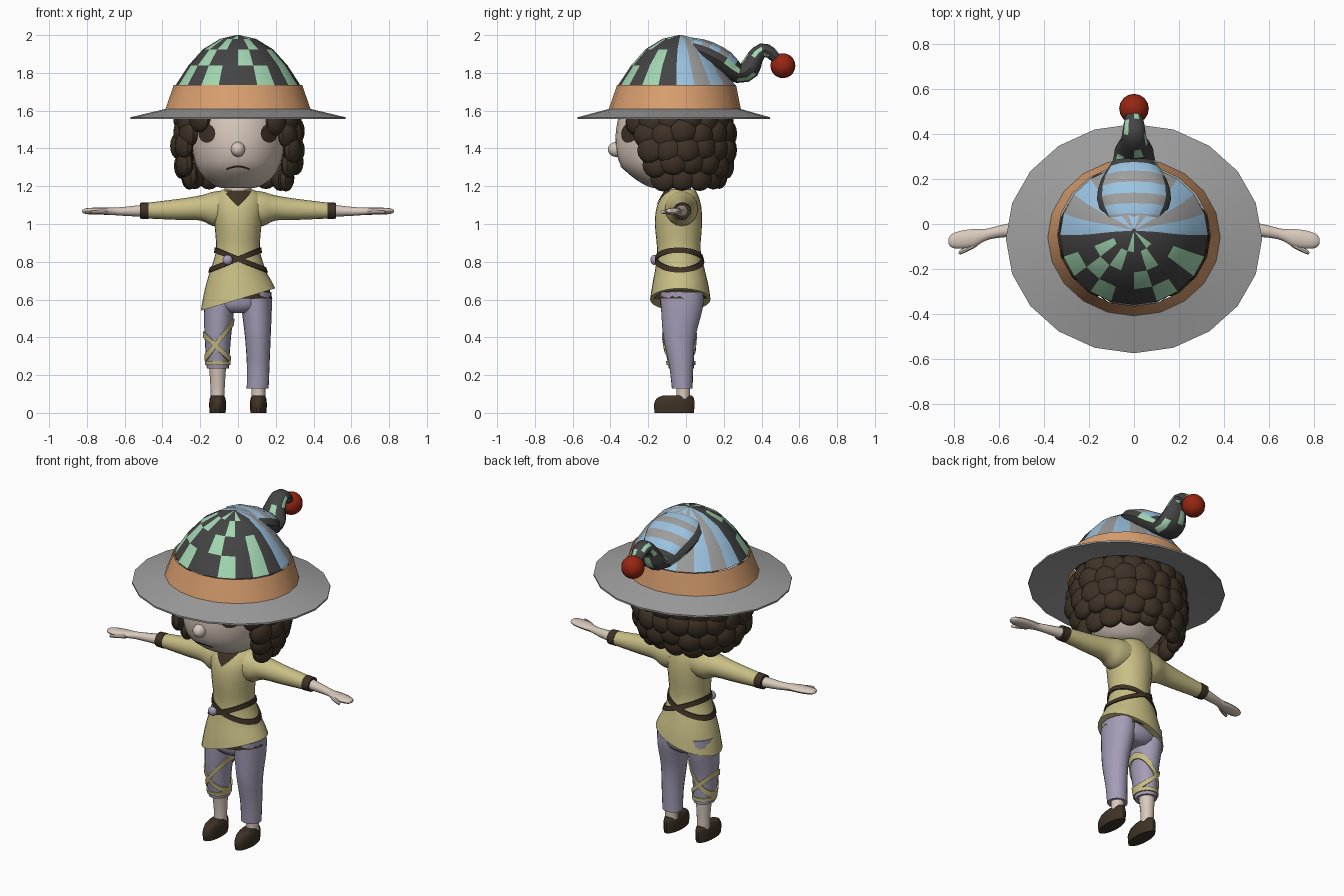
import bpy, bmesh, math, random
from mathutils import Vector, Matrix
from mathutils.bvhtree import BVHTree

if "Cube" in bpy.data.objects:
    bpy.data.objects.remove(bpy.data.objects["Cube"])

random.seed(4)


def material(name, *rgb):
    m = bpy.data.materials.new(name)
    m.diffuse_color = [((c / 255 + 0.055) / 1.055) ** 2.4 for c in rgb] + [1]
    m.use_nodes = True
    m.node_tree.nodes["Principled BSDF"].inputs["Base Color"].default_value = m.diffuse_color
    return m


SKIN = material("skin", 216, 201, 188)
BROWN = material("dark brown", 62, 50, 38)
OLIVE = material("olive cloth", 200, 190, 133)
LAVENDER = material("lavender cloth", 165, 157, 182)
GREY = material("grey felt", 158, 158, 158)
ORANGE = material("orange band", 216, 158, 110)
CHARCOAL = material("charcoal", 68, 68, 68)
MINT = material("mint", 162, 215, 178)
BLUE = material("light blue", 156, 196, 226)
RED = material("red", 150, 38, 18)


def finish(name, bm, mats, angle=40):
    bmesh.ops.remove_doubles(bm, verts=bm.verts, dist=0.0002)
    bmesh.ops.recalc_face_normals(bm, faces=bm.faces)
    me = bpy.data.meshes.new(name)
    bm.to_mesh(me)
    bm.free()
    for m in mats:
        me.materials.append(m)
    me.shade_smooth()
    me.set_sharp_from_angle(angle=math.radians(angle))
    ob = bpy.data.objects.new(name, me)
    bpy.context.collection.objects.link(ob)
    return ob


def smooth_path(rings, steps):
    """Catmull-Rom interpolation between cross-sections."""
    out = []
    for i in range(len(rings) - 1):
        a, b, c, d = (rings[max(i - 1, 0)], rings[i], rings[i + 1], rings[min(i + 2, len(rings) - 1)])
        for s in range(steps):
            t = s / steps
            out.append([0.5 * (2 * q + (r - p) * t + (2 * p - 5 * q + 4 * r - w) * t * t
                               + (3 * q - p - 3 * r + w) * t ** 3) for p, q, r, w in zip(a, b, c, d)])
    return out + [list(rings[-1])]


def loft(name, rings, mats, n=20, axis="Z", steps=3, caps=True, rule=None, tweak=None, angle=40):
    """Rings are (x, y, z, radius_u, radius_v); axis Z, X, or PATH (a curve in the yz plane)."""
    rings = smooth_path(rings, steps) if steps > 1 else rings
    bm, rows = bmesh.new(), []
    for k, (x, y, z, ru, rv) in enumerate(rings):
        u, v = (Vector((0, 1, 0)), Vector((0, 0, 1))) if axis == "X" else (Vector((1, 0, 0)), Vector((0, 1, 0)))
        if axis == "PATH":
            a, b = rings[max(k - 1, 0)], rings[min(k + 1, len(rings) - 1)]
            v = Vector((0, a[2] - b[2], b[1] - a[1])).normalized()
        row = []
        for i in range(n):
            t = 2 * math.pi * i / n
            co = Vector((x, y, z)) + u * ru * math.cos(t) + v * rv * math.sin(t)
            row.append(bm.verts.new(tweak(co) if tweak else co))
        rows.append(row)
    for j in range(len(rows) - 1):
        for i in range(n):
            k = (i + 1) % n
            f = bm.faces.new((rows[j][i], rows[j][k], rows[j + 1][k], rows[j + 1][i]))
            f.material_index = rule(j, i, f.calc_center_median()) if rule else 0
    if caps:
        bm.faces.new(rows[0])
        bm.faces.new(rows[-1])
    return finish(name, bm, mats, angle)


def ball(name, loc, size, mat, seg=14):
    bm = bmesh.new()
    bmesh.ops.create_uvsphere(bm, u_segments=seg, v_segments=seg // 2 + 2, radius=1,
                              matrix=Matrix.Translation(loc) @ Matrix.Diagonal((*size, 1)))
    return finish(name, bm, [mat])


def tree(ob):
    return BVHTree.FromPolygons([v.co for v in ob.data.vertices], [p.vertices for p in ob.data.polygons])


def grid(name, rows, mat):
    bm = bmesh.new()
    vs = [[bm.verts.new(p) for p in r] for r in rows]
    for a, b in zip(vs, vs[1:]):
        for i in range(len(a) - 1):
            bm.faces.new((a[i], a[i + 1], b[i + 1], b[i]))
    return finish(name, bm, [mat])


def decal(name, target, rows, mat):
    """Lay rows of (x, z) points onto the front of a part as a thin plate."""
    bvh = tree(target)

    def place(x, z):
        hit = bvh.ray_cast(Vector((x, -2, z)), Vector((0, 1, 0)))[0] or bvh.find_nearest(Vector((x, -0.2, z)))[0]
        return hit + Vector((0, -0.006, 0))
    grid(name, [[place(*p) for p in r] for r in rows], mat)


def band(name, target, cx, cy, z0, slope, half, mat, n=40):
    """Tilted strap wrapped around a part."""
    bvh = tree(target)
    rows = [[], [], [], []]
    half *= math.sqrt(1 + slope * slope)
    for i in range(n + 1):
        t = 2 * math.pi * i / n
        out = Vector((math.cos(t), math.sin(t), 0))

        def cast(z):
            return bvh.ray_cast(Vector((cx, cy, z)) + out, -out)[0] or Vector((cx, cy, z)) + out * 0.06
        z = z0
        for _ in range(4):
            z = z0 + slope * (cast(z).x - cx)
        for row, dz, off in zip(rows, (half, half, -half, -half), (-0.004, 0.008, 0.008, -0.004)):
            row.append(cast(z + dz) + out * off)
    grid(name, rows, mat)


# Hat: brim, band, patterned crown
loft("hat_brim", [(0, -.065, 1.59, .34, .31), (0, -.065, 1.555, .57, .51), (0, -.065, 1.565, .57, .51),
                  (0, -.06, 1.61, .38, .345)], [GREY], steps=1, caps=False)
loft("hat_band", [(0, -.06, 1.60, .387, .352), (0, -.05, 1.735, .34, .315)], [ORANGE], steps=1, caps=False)


def crown_rule(j, i, c):
    front = 9 + 18 * i - 270
    if i < 10:
        return 2 + i % 2 if i < 5 else 2 + (9 - i) % 2
    mint = ((-63, -27, 27, 63), (-45, 9, 63), (-63, -27, 27), (-9, 45))
    return int(front in mint[min(j, 3)])


loft("hat_crown", [(0, -.05, 1.735, .33, .31), (0, -.05, 1.84, .262, .24), (0, -.045, 1.925, .185, .17),
                   (0, -.035, 1.98, .095, .09), (0, -.03, 2.0, .01, .01)],
     [CHARCOAL, MINT, BLUE, GREY], steps=1, rule=crown_rule)


# Drooping hat tail with striped top and checked sides, ending in a bobble
def tail_rule(j, i, c):
    if c.y < 0.27 and i in (1, 2, 3, 4):
        return 2 + j % 2
    return int((j // 2 + i // 2) % 3 == 0 and i % 2 == 0)


loft("hat_tail", [(0, -.06, 1.955, .07, .035), (0, .03, 1.93, .13, .058), (0, .11, 1.90, .165, .07),
                  (0, .20, 1.85, .145, .07), (0, .28, 1.795, .095, .05), (0, .335, 1.82, .085, .055),
                  (0, .365, 1.88, .062, .045), (0, .405, 1.92, .052, .038), (0, .45, 1.905, .045, .032),
                  (0, .49, 1.86, .035, .025)],
     [CHARCOAL, MINT, BLUE, GREY], n=12, axis="PATH", steps=2, rule=tail_rule)
ball("hat_bobble", (0, .513, 1.838), (.066, .066, .066), RED, 16)

# Head with eyes, nose and mouth
head = loft("head", [(0, -.08, 1.19, .08, .09), (0, -.085, 1.205, .13, .13), (0, -.095, 1.25, .185, .19),
                     (0, -.10, 1.31, .222, .245), (0, -.10, 1.40, .243, .272), (0, -.10, 1.50, .25, .27),
                     (0, -.10, 1.60, .235, .25)], [SKIN], n=28)
ball("nose", (0, -.368, 1.395), (.038, .046, .04), SKIN)
for s in (-1, 1):
    decal("eye", head, [[(s * .165 + .045 * k * math.cos(a * math.pi / 8), 1.48 + .05 * k * math.sin(a * math.pi / 8))
                         for a in range(17)] for k in (0, .5, 1)], BROWN)
decal("mouth", head, [[(k * .012, 1.31 + dz - .0006 * k * k) for k in range(-5, 6)] for dz in (0, -.011)], BROWN)

# Curly hair: inner cap plus overlapping clumps
ball("hair_cap", (0, -.01, 1.46), (.30, .255, .19), BROWN, 24)
for row, (z, r, start, count) in enumerate([(1.55, .30, 42, 14), (1.48, .31, 58, 13), (1.40, .315, 64, 13),
                                           (1.32, .30, 68, 12), (1.255, .265, 76, 10)]):
    for k in range(count):
        a = math.radians(start + (360 - 2 * start) * k / (count - 1))
        d = 1 + random.uniform(-.02, .02)
        bm = bmesh.new()
        bmesh.ops.create_uvsphere(bm, u_segments=10, v_segments=8, radius=1, matrix=(
            Matrix.Translation((r * d * math.sin(a), -.06 - r * d * .93 * math.cos(a), z + random.uniform(-.015, .015)))
            @ Matrix.Rotation(a, 4, 'Z') @ Matrix.Diagonal((.072, .042, .07, 1))))
        finish("hair_clump", bm, [BROWN])

# Torso tunic with slanted hem
loft("neck", [(0, -.04, 1.13, .075, .07), (0, -.04, 1.24, .07, .065)], [SKIN], steps=1)


def hem(co):
    t = max(0, min(1, (.74 - co.z) / .14))
    return Vector((co.x, co.y, co.z + .3 * co.x * t))


tunic = loft("tunic", [(0, -.03, .60, .197, .16), (0, -.03, .68, .175, .148), (0, -.033, .78, .138, .127),
                       (0, -.038, .87, .116, .115), (0, -.04, 1.0, .125, .125), (0, -.037, 1.09, .135, .118),
                       (0, -.03, 1.15, .125, .095), (0, -.027, 1.183, .08, .075)], [OLIVE], n=28, tweak=hem)
loft("undershirt_hem", [(0, -.03, .74, .14, .12), (0, -.03, .605, .182, .143)], [BROWN], steps=3, caps=False)
decal("collar", tunic, [[(h * k / 4, z) for k in range(-4, 5)] for z, h in
                        ((1.178, .074), (1.155, .06), (1.125, .035), (1.095, .003))], BROWN)
for slope in (-.4, .4):
    band("belt", tunic, 0, -.035, .815, slope, .013, BROWN)
ball("belt_buckle", (-.055, -.168, .81), (.027, .02, .027), LAVENDER)

# Arms: sleeve, cuff, forearm with hand, thumb
for s in (-1, 1):
    loft("sleeve", [(s * .07, -.025, 1.085, .09, .093), (s * .135, -.022, 1.08, .085, .09),
                    (s * .20, -.02, 1.085, .067, .066), (s * .32, -.02, 1.077, .053, .055),
                    (s * .50, -.02, 1.07, .042, .04)], [OLIVE], axis="X", n=16)
    loft("cuff", [(s * .475, -.02, 1.071, .047, .044), (s * .52, -.02, 1.07, .045, .042)],
         [BROWN], axis="X", n=16, steps=1)
    loft("forearm_and_hand", [(s * .50, -.02, 1.07, .034, .032), (s * .60, -.034, 1.067, .027, .024),
                              (s * .66, -.048, 1.067, .026, .02), (s * .71, -.062, 1.068, .04, .019),
                              (s * .77, -.07, 1.068, .04, .018), (s * .81, -.075, 1.068, .03, .014),
                              (s * .825, -.075, 1.068, .012, .006)], [SKIN], axis="X", n=12)
    loft("thumb", [(s * .70, -.085, 1.065, .016, .014), (s * .74, -.108, 1.064, .014, .012),
                   (s * .772, -.125, 1.063, .01, .01), (s * .78, -.128, 1.063, .003, .003)],
         [SKIN], axis="X", n=8)

# Trousers: hips, one long leg, one rolled leg
loft("trouser_hips", [(0, -.02, .53, .07, .08), (0, -.022, .575, .165, .115), (0, -.025, .72, .15, .115)], [LAVENDER])
loft("long_trouser_leg", [(.095, -.022, .64, .083, .115), (.099, -.022, .55, .08, .11), (.105, -.035, .40, .068, .085),
                          (.107, -.025, .25, .06, .064), (.104, -.02, .13, .058, .055)], [LAVENDER])
short_leg = loft("short_trouser_leg", [(-.095, -.022, .64, .083, .115), (-.1, -.022, .55, .08, .11),
                                       (-.107, -.035, .40, .07, .085), (-.107, -.025, .235, .058, .066)], [LAVENDER])
for z, slope in ((.375, 1.35), (.345, -1.0), (.265, 0)):
    band("leg_wrap", short_leg, -.107, -.03, z, slope, .011, OLIVE, 28)

# Lower legs and shoes
for s in (-1, 1):
    x = s * .108
    loft("lower_leg", [(x, -.015, .05, .037, .037), (x, -.015, .14, .038, .038), (x, -.02, .27, .047, .05)],
         [SKIN], n=14)
    loft("shoe", [(x, -.062, 0, .042, .105), (x, -.062, .045, .045, .109), (x, -.056, .078, .041, .099),
                  (x, -.045, .092, .033, .078)], [BROWN], n=18, steps=2)
